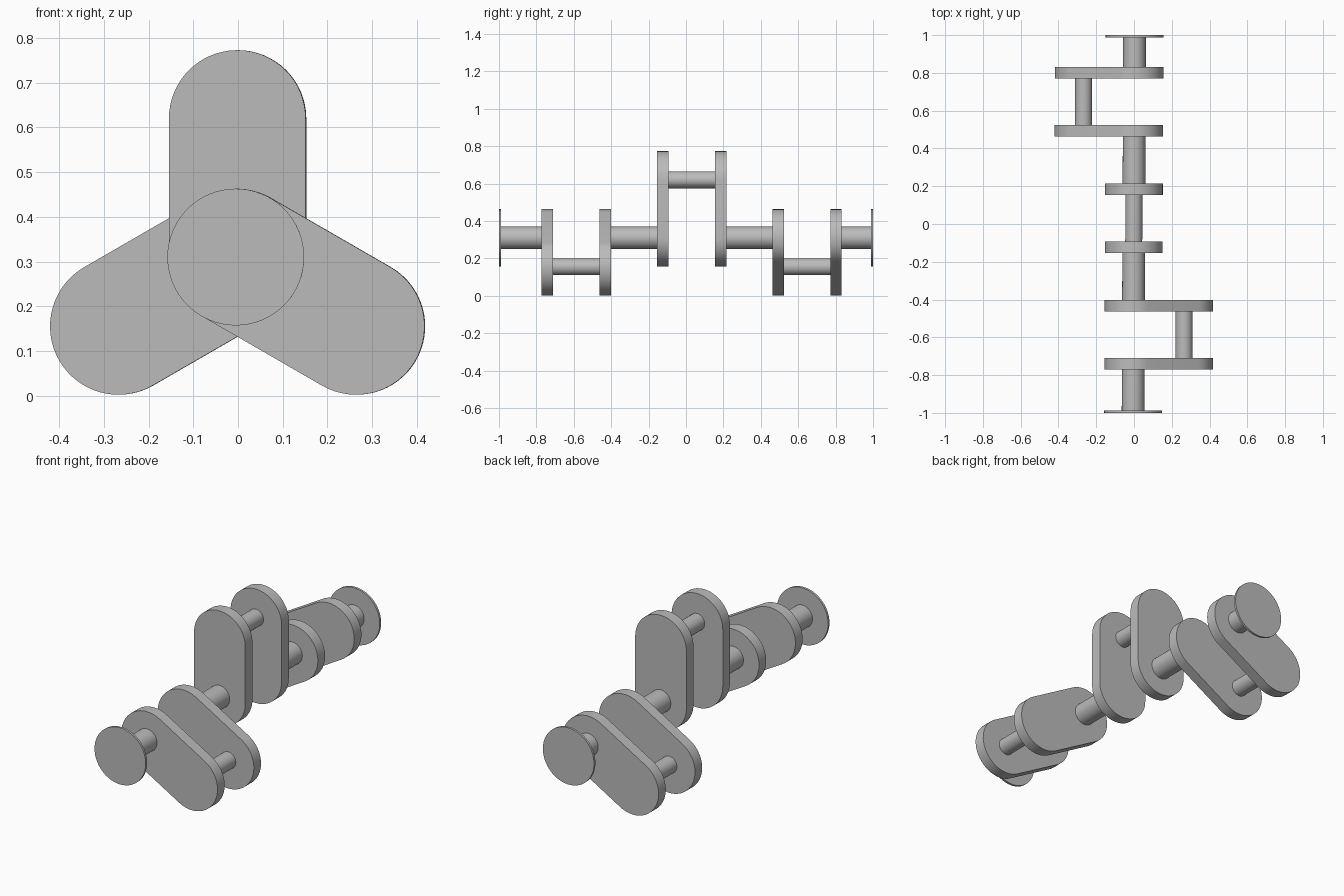
import bpy, bmesh
from math import sin, cos, pi, radians
from mathutils import Vector

if "Cube" in bpy.data.objects:
    bpy.data.objects.remove(bpy.data.objects["Cube"])

steel = bpy.data.materials.new("steel_grey")
steel.use_nodes = True
GREY = (0.5, 0.5, 0.5, 1)
steel.diffuse_color = GREY
steel.node_tree.nodes["Principled BSDF"].inputs["Base Color"].default_value = GREY

AXIS_Z = 0.31
THROW = 0.31
WEB_R = 0.153
MAIN_R = 0.06
PIN_R = 0.045
WEB_HALF = 0.0305


def axis_x(y):
    # the main axis leans very slightly sideways along its length
    return 0.004 * y - 0.001


def prism(name, y0, y1, radius, angle=0.0, near=0.0, far=0.0, steps=32):
    """Rounded slot (or disc when near equals far) extruded along y.
    near and far are the arc centres' distances from the main axis."""
    bm = bmesh.new()
    along = Vector((sin(angle), 0, cos(angle)))
    across = Vector((cos(angle), 0, -sin(angle)))
    outline = []
    for dist, start in ((far, 0), (near, pi)):
        count = steps + 1 if near != far else steps
        for i in range(count):
            a = start + pi * i / steps
            outline.append(along * (dist + radius * sin(a)) + across * radius * cos(a))
    rings = []
    for y in (y0, y1):
        base = Vector((axis_x(y), y, AXIS_Z))
        rings.append([bm.verts.new(base + p) for p in outline])
    bm.faces.new(rings[0])
    bm.faces.new(rings[1][::-1])
    n = len(outline)
    for i in range(n):
        j = (i + 1) % n
        bm.faces.new((rings[0][i], rings[1][i], rings[1][j], rings[0][j]))
    bmesh.ops.recalc_face_normals(bm, faces=bm.faces[:])
    mesh = bpy.data.meshes.new(name)
    bm.to_mesh(mesh)
    bm.free()
    mesh.materials.append(steel)
    obj = bpy.data.objects.new(name, mesh)
    bpy.context.collection.objects.link(obj)
    bpy.ops.object.select_all(action="DESELECT")
    obj.select_set(True)
    bpy.context.view_layer.objects.active = obj
    bpy.ops.object.shade_smooth_by_angle(angle=radians(30))
    return obj


# Three crank throws: paired webs joined by an offset pin
throws = (("front", 120, -0.741), ("middle", 0, -0.124), ("rear", 240, 0.493))
SPAN = 0.309
journal_start = -0.995
for label, degrees, y in throws:
    angle = radians(degrees)
    for side, yc in (("front", y), ("back", y + SPAN)):
        prism(f"{label}_throw_{side}_web", yc - WEB_HALF, yc + WEB_HALF,
              WEB_R, angle, 0, THROW)
    prism(f"{label}_crank_pin", y, y + SPAN, PIN_R, angle, THROW, THROW)
    # Main journal leading up to this throw
    prism(f"{label}_main_journal", journal_start, y, MAIN_R)
    journal_start = y + SPAN
prism("end_main_journal", journal_start, 0.995, MAIN_R)

# Thin flanges at both ends
prism("front_flange", -1, -0.988, WEB_R)
prism("rear_flange", 0.988, 1, WEB_R)
